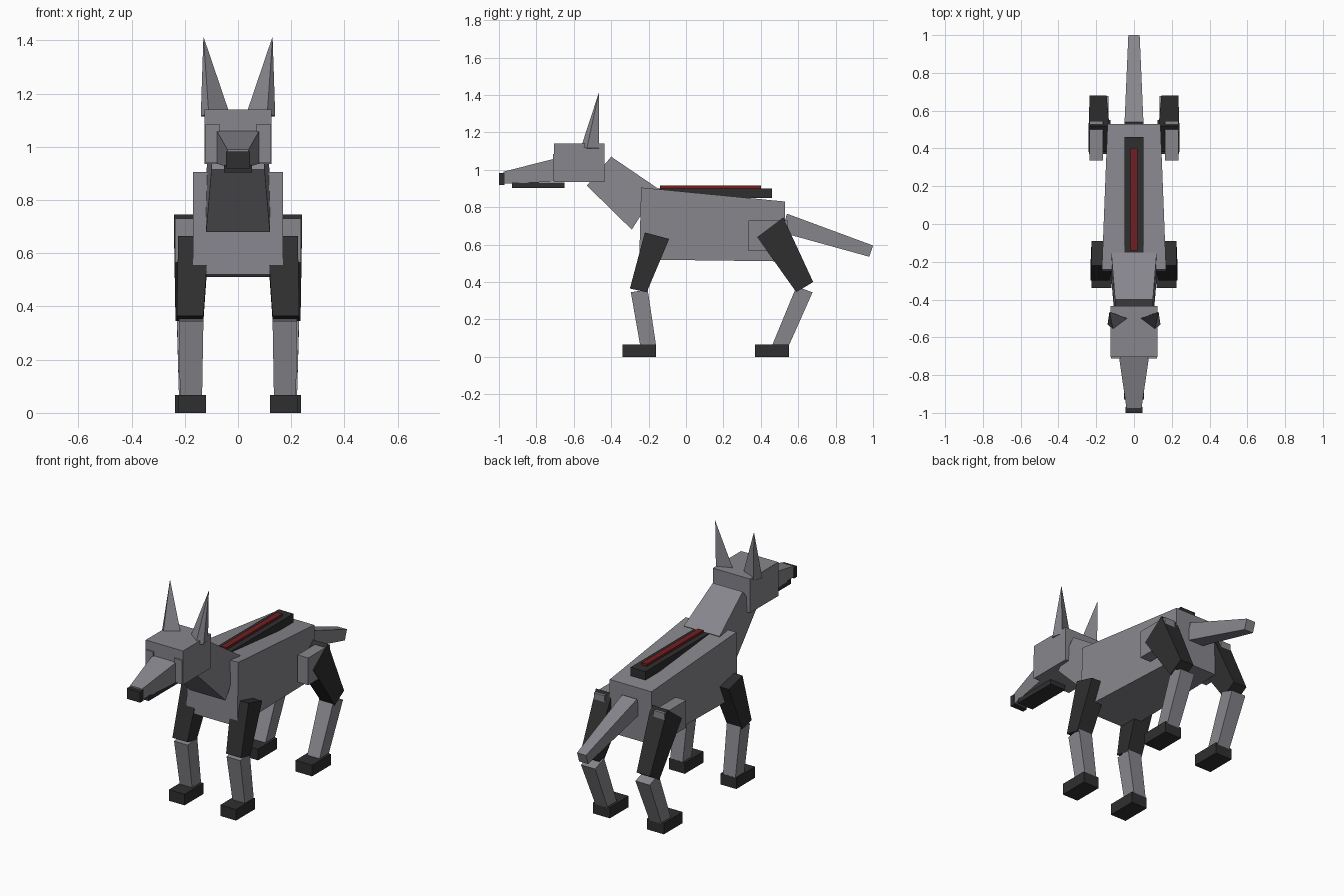
import bpy
import bmesh

cube = bpy.data.objects.get("Cube")
if cube:
    bpy.data.objects.remove(cube, do_unlink=True)


def material(name, rgb):
    m = bpy.data.materials.new(name)
    m.use_nodes = True
    m.diffuse_color = (*rgb, 1)
    m.node_tree.nodes["Principled BSDF"].inputs["Base Color"].default_value = (*rgb, 1)
    return m


GREY = material("steel grey", (0.24, 0.24, 0.265))
DARK = material("charcoal", (0.028, 0.028, 0.028))
RED = material("deep red", (0.17, 0.013, 0.015))


def finish(name, bm, mat, mirror):
    bmesh.ops.recalc_face_normals(bm, faces=bm.faces)
    me = bpy.data.meshes.new(name)
    bm.to_mesh(me)
    bm.free()
    me.materials.append(mat)
    ob = bpy.data.objects.new(name, me)
    bpy.context.collection.objects.link(ob)
    if mirror:
        ob.modifiers.new("Mirror", 'MIRROR').use_mirror_merge = False
    return ob


def slab(name, mat, profile, spans, mirror=False):
    """Side profile of (y, z) points, given an x span at each point."""
    bm = bmesh.new()
    sides = [[bm.verts.new((s[i], y, z)) for (y, z), s in zip(profile, spans)]
             for i in (0, 1)]
    bm.faces.new(sides[0])
    bm.faces.new(sides[1])
    n = len(profile)
    for i in range(n):
        j = (i + 1) % n
        bm.faces.new((sides[0][i], sides[0][j], sides[1][j], sides[1][i]))
    return finish(name, bm, mat, mirror)


def centred(name, mat, profile, near, far):
    """Four-point slab: first two points use half width near, the others far."""
    return slab(name, mat, profile, [(-near, near)] * 2 + [(-far, far)] * 2)


def limb(name, mat, profile, top, bottom):
    """Mirrored four-point slab: two upper points, then two lower points."""
    return slab(name, mat, profile, [top] * 2 + [bottom] * 2, True)


def rect(y0, y1, z0, z1):
    return [(y0, z0), (y0, z1), (y1, z1), (y1, z0)]


# Torso, neck and tail
centred("torso", GREY, [(-0.25, 0.52), (-0.24, 0.905), (0.53, 0.83), (0.53, 0.51)], 0.17, 0.14)
centred("neck", GREY, [(-0.53, 0.915), (-0.40, 1.07), (-0.15, 0.90), (-0.29, 0.68)], 0.10, 0.12)
centred("tail", GREY, [(0.51, 0.665), (0.54, 0.765), (1.0, 0.595), (0.98, 0.535)], 0.05, 0.03)

# Head
centred("head", GREY, rect(-0.705, -0.435, 0.935, 1.14), 0.125, 0.125)
centred("snout", GREY, [(-0.975, 0.925), (-0.975, 0.99), (-0.70, 1.06), (-0.70, 0.937)], 0.04, 0.08)
centred("nose", DARK, rect(-1.0, -0.97, 0.918, 0.982), 0.045, 0.045)
centred("lower_jaw", DARK, rect(-0.93, -0.65, 0.903, 0.932), 0.052, 0.052)
limb("cheek_plates", GREY, rect(-0.712, -0.70, 0.94, 1.085), (0.07, 0.123), (0.07, 0.123))

# Ears: four-sided spikes leaning outward
bm = bmesh.new()
base = [bm.verts.new(p) for p in ((0.11, -0.56, 1.125), (0.14, -0.53, 1.115),
                                  (0.125, -0.465, 1.115), (0.035, -0.50, 1.135))]
tip = bm.verts.new((0.13, -0.465, 1.415))
bm.faces.new(base)
for a, b in zip(base, base[1:] + base[:1]):
    bm.faces.new((a, b, tip))
finish("ears", bm, GREY, True)

# Back panel with red strip
centred("back_panel", DARK, rect(-0.15, 0.46, 0.85, 0.901), 0.05, 0.05)
centred("red_strip", RED, rect(-0.14, 0.40, 0.895, 0.915), 0.018, 0.018)

# Front legs
limb("front_upper_legs", DARK, [(-0.22, 0.665), (-0.09, 0.63), (-0.21, 0.345), (-0.30, 0.365)],
     (0.11, 0.225), (0.13, 0.23))
limb("front_lower_legs", GREY, [(-0.295, 0.345), (-0.205, 0.36), (-0.16, 0.06), (-0.245, 0.06)],
     (0.13, 0.222), (0.135, 0.218))
limb("front_feet", DARK, rect(-0.34, -0.16, 0, 0.067), (0.12, 0.225), (0.12, 0.225))

# Hind legs
limb("hips", GREY, rect(0.335, 0.545, 0.565, 0.73), (0.165, 0.236), (0.165, 0.236))
limb("hind_upper_legs", DARK, [(0.38, 0.64), (0.52, 0.745), (0.68, 0.40), (0.59, 0.345)],
     (0.13, 0.24), (0.145, 0.235))
limb("hind_lower_legs", GREY, [(0.59, 0.375), (0.677, 0.345), (0.55, 0.06), (0.46, 0.06)],
     (0.135, 0.23), (0.14, 0.222))
limb("hind_feet", DARK, rect(0.37, 0.55, 0, 0.067), (0.125, 0.237), (0.125, 0.237))
